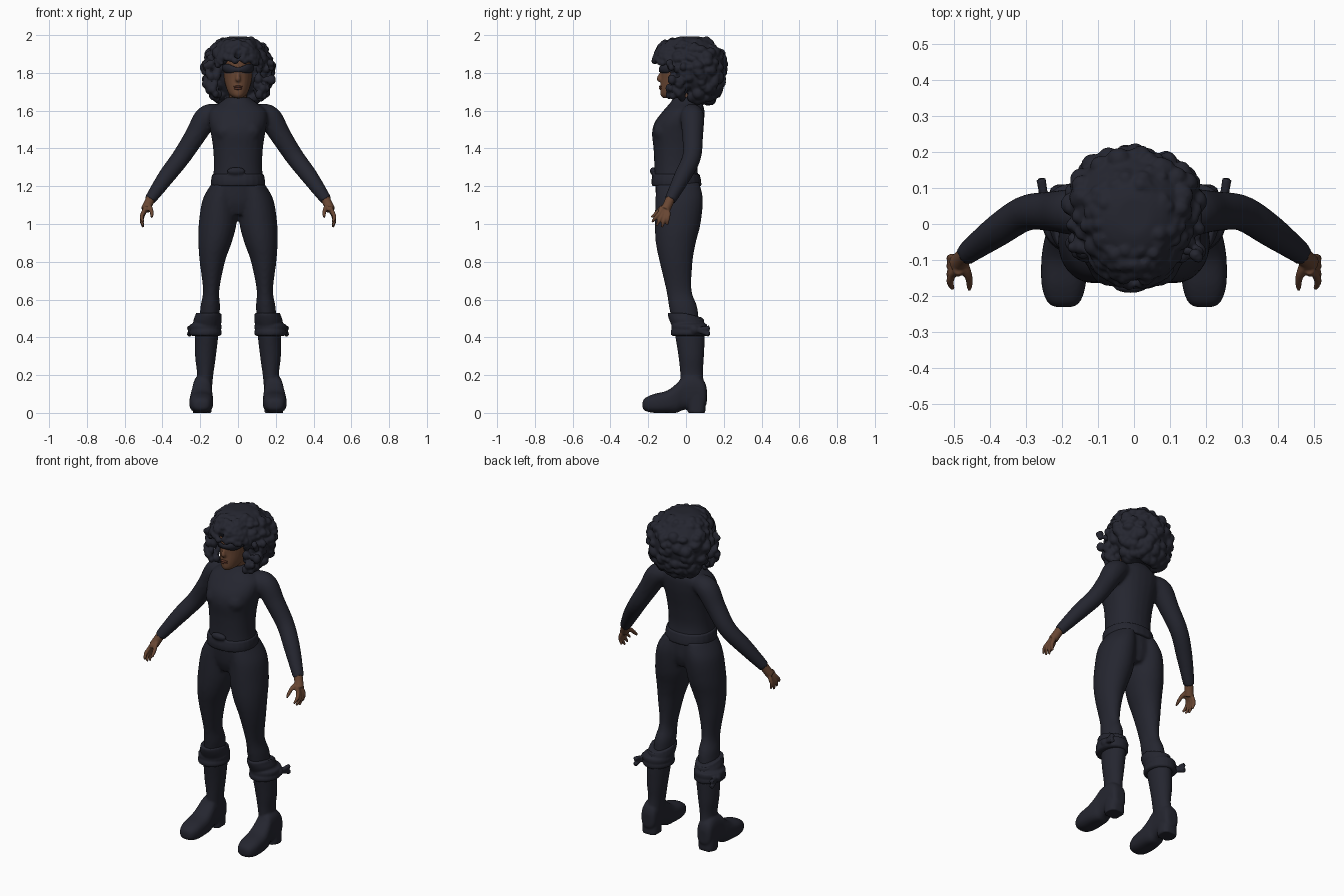
import bpy, bmesh, math, random
from mathutils import Vector, Matrix

random.seed(4)
if "Cube" in bpy.data.objects:
    bpy.data.objects.remove(bpy.data.objects["Cube"])


def material(name, rgb):
    m = bpy.data.materials.new(name)
    m.use_nodes = True
    m.diffuse_color = (*rgb, 1)
    bsdf = next(n for n in m.node_tree.nodes if n.type == "BSDF_PRINCIPLED")
    bsdf.inputs["Base Color"].default_value = (*rgb, 1)
    bsdf.inputs["Roughness"].default_value = 0.8
    return m


NAVY = material("dark_navy", (0.018, 0.019, 0.029))
SKIN = material("brown_skin", (0.14, 0.062, 0.033))
LIPS = material("dark_lips", (0.1, 0.035, 0.022))


def spline(rows, steps=5):
    """Smooth interpolation through rows of numbers."""
    rows = [Vector(r) for r in rows]
    out = []
    for i in range(len(rows) - 1):
        a, b = rows[i], rows[i + 1]
        p, q = rows[max(i - 1, 0)], rows[min(i + 2, len(rows) - 1)]
        for k in range(steps):
            t = k / steps
            h = t * t * (3 - 2 * t)
            out.append(a * (1 - h) + b * h
                       + (b - p) / 2 * t * (1 - t) ** 2
                       - (q - a) / 2 * t * t * (1 - t))
    return out + [rows[-1]]


def skin_rings(bm, rings):
    loops = [[bm.verts.new(p) for p in ring] for ring in rings]
    n = len(loops[0])
    faces = [bm.faces.new((a[i], a[(i + 1) % n], b[(i + 1) % n], b[i]))
             for a, b in zip(loops, loops[1:]) for i in range(n)]
    faces += [bm.faces.new(loops[0][::-1]), bm.faces.new(loops[-1])]
    bmesh.ops.recalc_face_normals(bm, faces=faces)


def circle(n=24):
    return [(math.cos(math.tau * i / n), math.sin(math.tau * i / n)) for i in range(n)]


def loft(bm, rows, axis="z", power=1.0):
    """Rows are (position, centre u, low v, high v, half width u)."""
    def shape(c):
        return math.copysign(abs(c) ** power, c)
    rings = []
    for t, u, lo, hi, ru in spline(rows):
        v, rv = (lo + hi) / 2, (hi - lo) / 2
        pts = [(u + ru * shape(c), v + rv * shape(s)) for c, s in circle()]
        rings.append([(a, b, t) if axis == "z" else (a, t, b) for a, b in pts])
    skin_rings(bm, rings)


def tube(bm, rows, n=16):
    """Rows are (x, y, z, radius)."""
    pts = spline(rows)
    rings = []
    for i, p in enumerate(pts):
        d = (pts[min(i + 1, len(pts) - 1)] - pts[max(i - 1, 0)]).to_3d().normalized()
        side = d.cross(Vector((0, 1, 0))).normalized()
        up = side.cross(d)
        rings.append([p.to_3d() + (side * c + up * s) * p[3] for c, s in circle(n)])
    skin_rings(bm, rings)


def ball(bm, centre, size, detail=2):
    m = Matrix.Translation(centre) @ Matrix.Diagonal((*size, 1))
    bmesh.ops.create_icosphere(bm, subdivisions=detail, radius=1, matrix=m)


def finish(bm, name, mat, voxel=0, mirror=False, smooth=0):
    for v in bm.verts:
        v.co.z = max(v.co.z, 0)
    mesh = bpy.data.meshes.new(name)
    bm.to_mesh(mesh)
    bm.free()
    mesh.materials.append(mat)
    mesh.polygons.foreach_set("use_smooth", [True] * len(mesh.polygons))
    ob = bpy.data.objects.new(name, mesh)
    bpy.context.collection.objects.link(ob)
    if mirror:
        ob.modifiers.new("Mirror", "MIRROR").use_mirror_merge = False
    if voxel:
        r = ob.modifiers.new("Remesh", "REMESH")
        r.mode, r.voxel_size, r.use_smooth_shade = "VOXEL", voxel, True
    if smooth:
        s = ob.modifiers.new("Smooth", "SMOOTH")
        s.factor, s.iterations = 0.5, smooth
    return ob


# Long sleeved top
bm = bmesh.new()
loft(bm, [(1.2, 0, -.17, .075, .138), (1.3, 0, -.168, .06, .128), (1.4, 0, -.172, .07, .132),
          (1.48, 0, -.18, .085, .144), (1.54, 0, -.165, .095, .155), (1.6, 0, -.12, .098, .15),
          (1.64, 0, -.085, .085, .1), (1.67, 0, -.065, .065, .06)], power=.9)
for s in (-1, 1):
    tube(bm, [(s * .1, .03, 1.585, .05), (s * .165, .033, 1.565, .064), (s * .225, .035, 1.47, .056),
              (s * .3, .03, 1.355, .05), (s * .38, -.02, 1.25, .045), (s * .468, -.085, 1.125, .031)])
    ball(bm, (s * .065, -.115, 1.49), (.062, .06, .06))
finish(bm, "top", NAVY, .01, smooth=4)

# Waistband and pouch
bm = bmesh.new()
loft(bm, [(1.2, 0, -.18, .082, .143), (1.23, 0, -.183, .08, .143), (1.265, 0, -.176, .072, .137)], power=.9)
ball(bm, (-.01, -.172, 1.28), (.05, .02, .022))
finish(bm, "waistband", NAVY, .007, smooth=1)

# Trousers
bm = bmesh.new()
loft(bm, [(1.05, 0, -.13, .05, .08), (1.12, 0, -.155, .07, .15), (1.23, 0, -.165, .065, .128)])
for s in (-1, 1):
    loft(bm, [(1.22, s * .07, -.155, .07, .066), (1.13, s * .095, -.162, .09, .092),
              (1, s * .108, -.165, .077, .1), (.9, s * .122, -.16, .052, .088),
              (.8, s * .136, -.14, .035, .067), (.65, s * .142, -.105, .03, .043),
              (.56, s * .147, -.09, .06, .052), (.46, s * .155, -.07, .07, .05)])
finish(bm, "trousers", NAVY, .01, smooth=4)

# Boots: shaft, foot and heel
bm = bmesh.new()
loft(bm, [(.1, .186, -.03, .105, .046), (.2, .174, -.03, .09, .043), (.3, .172, -.04, .095, .055),
          (.42, .165, -.06, .1, .062), (.5, .16, -.08, .095, .064)])
loft(bm, [(-.23, .195, .025, .06, .025), (-.215, .195, .01, .08, .046), (-.17, .195, 0, .1, .061),
          (-.1, .194, 0, .118, .063), (-.05, .192, 0, .155, .058), (-.015, .19, .015, .19, .052),
          (.05, .188, .025, .2, .05), (.095, .188, .03, .17, .045), (.11, .188, .05, .13, .025)],
     axis="y", power=.75)
loft(bm, [(0, .19, .01, .103, .05), (.03, .19, .01, .103, .05), (.09, .19, 0, .105, .048)], power=.7)
finish(bm, "boots", NAVY, .007, mirror=True, smooth=2)

# Folded cuffs, leg wraps and their knots
bm = bmesh.new()
loft(bm, [(.46, .163, -.075, .1, .07), (.49, .161, -.088, .1, .075), (.515, .157, -.096, .094, .07),
          (.53, .156, -.096, .088, .067)])
for v in bm.verts:
    v.co.z -= max(0, v.co.y) * .3
for z, grow in ((.455, .0), (.425, .004)):
    loft(bm, [(z - .018, .171, -.07, .105, .07), (z - .01, .172, -.076 - grow, .112, .084),
              (z + .01, .172, -.076 - grow, .112, .084), (z + .018, .171, -.07, .105, .07)])
ball(bm, (.248, .045, .44), (.018, .025, .024))
for tip in (.45, .415):
    tube(bm, [(.245, .05, .44, .011), (.252, .09, (tip + .44) / 2, .013), (.258, .125, tip, .014)], 8)
finish(bm, "boot_wraps", NAVY, .006, mirror=True, smooth=1)

# Hands: palm, fingers and thumb
bm = bmesh.new()
tube(bm, [(.46, -.08, 1.14, .025), (.476, -.095, 1.105, .025), (.49, -.11, 1.075, .026)])
tube(bm, [(.487, -.125, 1.09, .016), (.49, -.135, 1.07, .014)])
for y, z, ty, tz in ((-.14, 1.068, -.18, 1.01), (-.125, 1.06, -.156, .99),
                     (-.108, 1.058, -.128, .982), (-.093, 1.065, -.1, .995)):
    tube(bm, [(.487, (y - .11) / 2, z + .02, .013), (.503, y, z - .01, .0115),
              (.51, (y + ty) / 2, (z + tz) / 2 - .004, .0105), (.502, ty, tz, .006)], 10)
tube(bm, [(.475, -.105, 1.1, .014), (.462, -.135, 1.08, .012), (.456, -.16, 1.055, .01),
          (.457, -.183, 1.035, .006)], 10)
finish(bm, "hands", SKIN, .0045, mirror=True, smooth=2)

# Head and neck
bm = bmesh.new()
loft(bm, [(1.6, 0, -.05, .06, .05), (1.66, 0, -.06, .055, .047), (1.75, 0, -.06, .06, .047)])
loft(bm, [(1.668, 0, -.125, -.05, .022), (1.685, 0, -.135, 0, .045), (1.72, 0, -.136, .05, .062),
          (1.77, 0, -.132, .08, .074), (1.82, 0, -.132, .09, .078), (1.88, 0, -.128, .09, .077),
          (1.94, 0, -.09, .06, .05)])
tube(bm, [(0, -.125, 1.815, .007), (0, -.138, 1.785, .01), (0, -.142, 1.767, .014), (0, -.128, 1.758, .01)], 10)
finish(bm, "head", SKIN, .006, smooth=2)
bm = bmesh.new()
ball(bm, (0, -.135, 1.727), (.026, .009, .006))
ball(bm, (0, -.134, 1.717), (.022, .009, .007))
finish(bm, "lips", LIPS)

# Eye mask wrapped round the face
bm = bmesh.new()
rows = []
for i in range(25):
    t = i / 12 - 1
    a = t * 1.5
    half = .012 + .012 * math.sin(math.pi * abs(t)) ** 2
    p = Vector((.085 * math.sin(a), -.03 - .112 * math.cos(a), 1.817 + .012 * abs(t)))
    rows.append([bm.verts.new(p + Vector((0, 0, k * half))) for k in (-1, 0, 1)])
for a, b in zip(rows, rows[1:]):
    for k in range(2):
        bm.faces.new((a[k], b[k], b[k + 1], a[k + 1]))
mask = finish(bm, "eye_mask", NAVY)
mask.modifiers.new("Solidify", "SOLIDIFY").thickness = .006

# Curly hair: a full mass, loose outer lumps and a tight fringe
bm = bmesh.new()
HAIR = spline([(1.655, .03, .13, .09), (1.69, 0, .165, .13), (1.75, -.045, .19, .165),
               (1.82, -.075, .205, .178), (1.89, -.1, .195, .166), (1.95, -.1, .15, .125),
               (1.98, -.07, .115, .085), (1.992, -.03, .07, .045)], 8)
loft(bm, [(z, 0, lo, hi, rx) for z, lo, hi, rx in HAIR[::4] + HAIR[-1:]])
for i in range(300):
    z, lo, hi, rx = random.choice(HAIR[:-8])
    a = random.uniform(0, math.tau)
    x, y = rx * math.cos(a), (lo + hi) / 2 + (hi - lo) / 2 * math.sin(a)
    if abs(x) < .1 and y < .03 and z < 1.86:
        continue
    r = random.uniform(.02, .034) * (.75 if z > 1.93 else 1)
    ball(bm, (x * .96, y * .96, z - (.012 if z > 1.94 else 0)), (r, r, r * random.uniform(.7, 1.1)))
for s in (-1, 1):
    for i in range(45):
        z = random.uniform(1.66, 1.86)
        r = random.uniform(.015, .024)
        wide = .03 + .05 * min(1, (z - 1.64) / .12)
        ball(bm, (s * (.1 + random.random() * wide), random.uniform(-.095, 0), z), (r, r, r * 1.2))
ball(bm, (0, -.06, 1.905), (.115, .095, .062))
for i in range(130):
    a = random.uniform(-1.35, 1.35)
    h = random.uniform(0, 1)
    spread = 1 - .5 * h * h
    z = 1.862 + .105 * h - .045 * abs(math.sin(a)) ** 3 * (1 - h)
    r = random.uniform(.012, .019)
    ball(bm, (.128 * spread * math.sin(a), -.045 - .122 * spread * math.cos(a), z), (r, r, r))
finish(bm, "curly_hair", NAVY, .0065, smooth=1)
